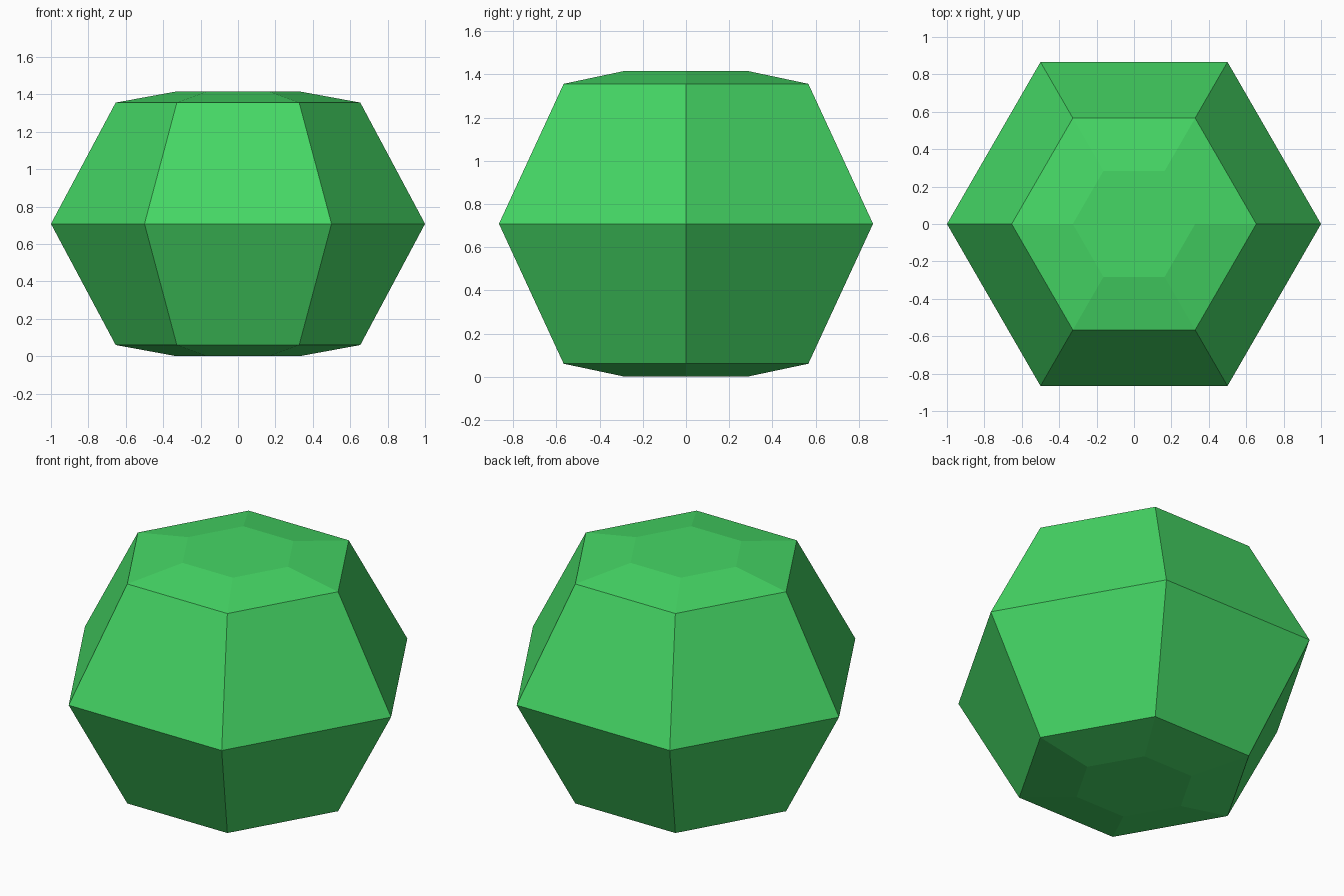
import bpy, bmesh
from math import cos, sin, pi

if "Cube" in bpy.data.objects:
    bpy.data.objects.remove(bpy.data.objects["Cube"])

# Half profile of the six-sided gem: (radius, height)
PROFILE = [(0.327, 0.0), (0.654, 0.06), (1.0, 0.708), (0.654, 1.356), (0.327, 1.416)]
SIDES = 6

bm = bmesh.new()
rings = [[bm.verts.new((r * cos(2 * pi * i / SIDES), r * sin(2 * pi * i / SIDES), z))
          for i in range(SIDES)] for r, z in PROFILE]

# Side facets between neighbouring rings
for low, high in zip(rings, rings[1:]):
    for i in range(SIDES):
        j = (i + 1) % SIDES
        bm.faces.new((low[i], low[j], high[j], high[i]))

# Flat bottom and top caps
bm.faces.new(rings[0][::-1])
bm.faces.new(rings[-1])

mesh = bpy.data.meshes.new("faceted_gem")
bm.to_mesh(mesh)
bm.free()
gem = bpy.data.objects.new("faceted_gem", mesh)
bpy.context.collection.objects.link(gem)

# Green material
green = bpy.data.materials.new("green")
green.diffuse_color = (0.06, 0.68, 0.13, 1)
green.use_nodes = True
green.node_tree.nodes["Principled BSDF"].inputs["Base Color"].default_value = green.diffuse_color
mesh.materials.append(green)
